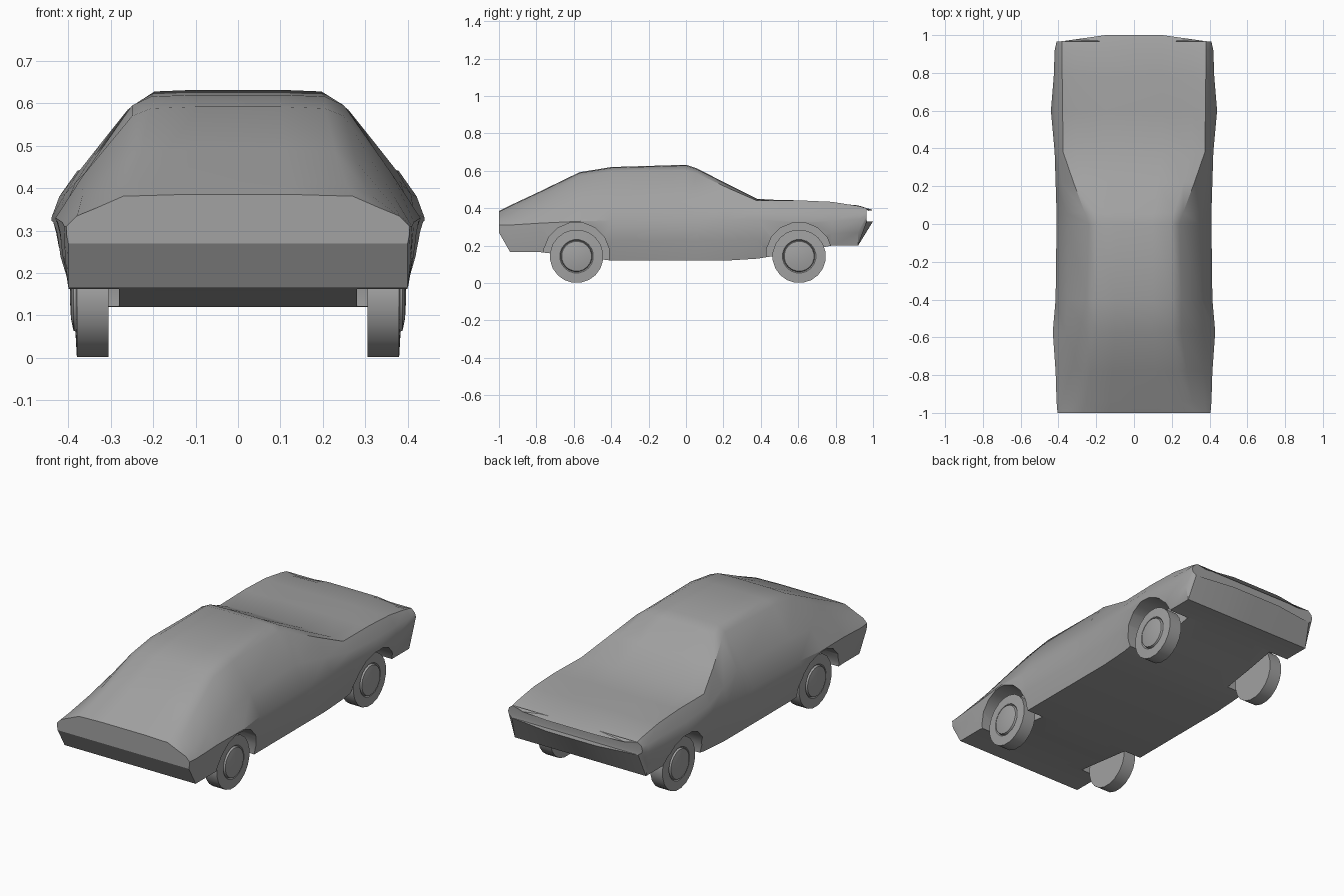
import bpy
import bmesh
import math
from mathutils import Vector

cube = bpy.data.objects.get("Cube")
if cube:
    bpy.data.objects.remove(cube, do_unlink=True)

grey = bpy.data.materials.new("plain_grey")
grey.use_nodes = True
grey.diffuse_color = (0.36, 0.36, 0.36, 1)
grey.node_tree.nodes["Principled BSDF"].inputs["Base Color"].default_value = grey.diffuse_color


def finish(name, bm):
    """Turn a bmesh into a named, coloured object."""
    bmesh.ops.recalc_face_normals(bm, faces=bm.faces)
    mesh = bpy.data.meshes.new(name)
    bm.to_mesh(mesh)
    bm.free()
    mesh.materials.append(grey)
    obj = bpy.data.objects.new(name, mesh)
    bpy.context.collection.objects.link(obj)
    return obj


def activate(obj):
    bpy.ops.object.select_all(action="DESELECT")
    obj.select_set(True)
    bpy.context.view_layer.objects.active = obj


def smooth(obj, degrees):
    activate(obj)
    bpy.ops.object.shade_smooth_by_angle(angle=math.radians(degrees))


def bridge(bm, ring_a, ring_b):
    """Join two closed rings with quads."""
    count = len(ring_a)
    for i in range(count):
        j = (i + 1) % count
        bm.faces.new((ring_a[i], ring_a[j], ring_b[j], ring_b[i]))


def lathe(name, profile, centre, side, segments):
    """Revolve (radius, x) pairs about a sideways axle and close both ends."""
    bm = bmesh.new()
    rings = []
    for radius, x in profile:
        ring = []
        for i in range(segments):
            a = math.tau * (i + 0.5) / segments
            offset = Vector((side * x, radius * math.sin(a), radius * math.cos(a)))
            ring.append(bm.verts.new(Vector(centre) + offset))
        rings.append(ring)
    for a, b in zip(rings, rings[1:]):
        bridge(bm, a, b)
    bm.faces.new(rings[0])
    bm.faces.new(rings[-1])
    return finish(name, bm)


# Body sections from tail to nose:
# y, floor z, sill width, belt width, belt z, roof edge width, roof edge z, crown z
SECTIONS = [
    (-1, .27, .4, .405, .31, .33, .355, .385),
    (-.94, .165, .4, .41, .31, .31, .385, .415),
    (-.78, .165, .4, .415, .32, .28, .46, .49),
    (-.57, .14, .39, .43, .33, .25, .57, .592),
    (-.4, .12, .385, .415, .335, .25, .595, .62),
    (0, .12, .385, .41, .335, .24, .6, .632),
    (.06, .12, .385, .41, .335, .26, .585, .612),
    (.22, .12, .385, .415, .34, .32, .51, .53),
    (.38, .13, .385, .42, .34, .375, .44, .45),
    (.6, .165, .39, .44, .33, .378, .442, .438),
    (.78, .2, .4, .425, .33, .38, .434, .428),
    (.92, .2, .4, .42, .34, .38, .412, .415),
    (.965, .33, .385, .41, .36, .38, .4, .39),
]


def half_section(floor, sill, belt, belt_z, edge, edge_z, crown):
    """Half outline from the floor centre up to the crown centre."""
    low = Vector((sill, floor))
    wide = Vector((belt, belt_z))
    top = Vector((edge, edge_z))
    shoulder = wide.lerp(top, 0.4) + Vector((0.006, 0.006))
    side = Vector((sill + 0.8 * (belt - sill), (floor + belt_z) / 2))
    return [Vector((0, floor)), Vector((sill * 0.4, floor)), low, side, wide,
            shoulder, top, Vector((edge * 0.82, crown - 0.004)),
            Vector((edge * 0.4, crown)), Vector((0, crown))]


def make_body():
    bm = bmesh.new()
    rings = []
    for y, *shape in SECTIONS:
        half = half_section(*shape)
        outline = half + [Vector((-p.x, p.y)) for p in half[-2:0:-1]]
        rings.append([bm.verts.new((p.x, y, p.y)) for p in outline])
    for a, b in zip(rings, rings[1:]):
        bridge(bm, a, b)
    # Push the middle of the nose forward
    for v in rings[-1]:
        v.co.y += 0.035 * min(1, max(0, (0.4 - abs(v.co.x)) / 0.25))
    # Close the ends with strips across the car
    for ring in (rings[0], rings[-1]):
        n = len(ring)
        for i in range(n // 2):
            quad = [ring[i], ring[i + 1], ring[-i - 1], ring[-i]]
            unique = list(dict.fromkeys(quad))
            if len(unique) > 2:
                bm.faces.new(unique)
    return finish("car_body", bm)


AXLES = {"hood_end": 0.605, "tail_end": -0.585}
SIDES = {"left": 1, "right": -1}
TYRE = [(.09, .305), (.143, .305), (.143, .38), (.09, .383), (.084, .376),
        (.08, .388), (.05, .394), (.01, .396)]
WELL = [(.178, .28), (.178, .6)]

body = make_body()
for end, y in AXLES.items():
    for side, sign in SIDES.items():
        # Cut the wheel well
        cutter = lathe("well_cutter", WELL, (0, y, 0.147), sign, 16)
        cutter.hide_render = True
        activate(body)
        cut = body.modifiers.new("well", "BOOLEAN")
        cut.operation = "DIFFERENCE"
        cut.solver = "EXACT"
        cut.object = cutter
        bpy.ops.object.modifier_apply(modifier=cut.name)
        bpy.data.objects.remove(cutter, do_unlink=True)
        # Wheel with a raised hub
        wheel = lathe(f"{end}_wheel_{side}", TYRE, (0, y, 0.143), sign, 20)
        smooth(wheel, 35)
smooth(body, 32)
